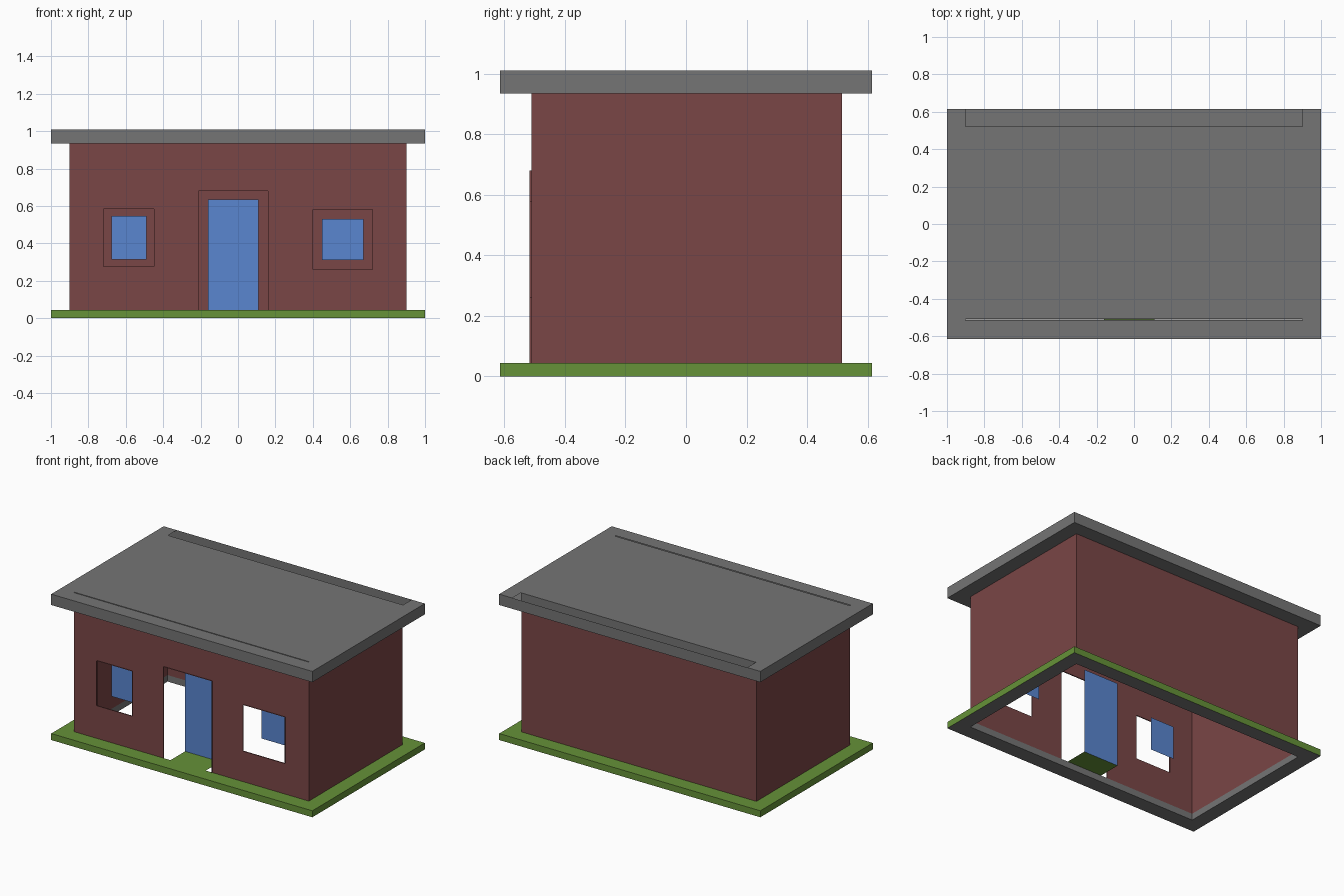
import bpy, bmesh, math

if "Cube" in bpy.data.objects:
    bpy.data.objects.remove(bpy.data.objects["Cube"])


def material(name, rgb):
    def lin(c):
        c /= 255
        return c / 12.92 if c <= 0.04045 else ((c + 0.055) / 1.055) ** 2.4
    m = bpy.data.materials.new(name)
    m.diffuse_color = (*[lin(c) for c in rgb], 1)
    m.use_nodes = True
    m.node_tree.nodes["Principled BSDF"].inputs["Base Color"].default_value = m.diffuse_color
    return m


GREEN = material("grass green", (102, 146, 56))
RED = material("brick red", (122, 70, 70))
GREY = material("roof grey", (117, 117, 117))
BLUE = material("glass blue", (90, 134, 208))


def finish(name, bm, mat):
    bmesh.ops.remove_doubles(bm, verts=bm.verts, dist=1e-5)
    bmesh.ops.dissolve_limit(bm, angle_limit=0.01, verts=bm.verts, edges=bm.edges)
    me = bpy.data.meshes.new(name)
    bm.to_mesh(me)
    bm.free()
    me.materials.append(mat)
    ob = bpy.data.objects.new(name, me)
    bpy.context.collection.objects.link(ob)
    return ob


def sheet(name, axis, pos, rect, mat, holes=(), flip=False):
    """Flat sheet (axis z: faces up, axis y: faces front) with rectangular holes.
    Rectangles are (u0, u1, v0, v1)."""
    bm = bmesh.new()
    us = sorted({u for r in (rect, *holes) for u in r[:2]})
    vs = sorted({v for r in (rect, *holes) for v in r[2:]})
    for a, b in zip(us, us[1:]):
        for c, d in zip(vs, vs[1:]):
            mu, mv = (a + b) / 2, (c + d) / 2
            if any(h[0] < mu < h[1] and h[2] < mv < h[3] for h in holes):
                continue
            pts = [(a, c), (b, c), (b, d), (a, d)]
            if flip:
                pts.reverse()
            bm.faces.new([bm.verts.new((u, v, pos) if axis == "z" else (u, pos, v))
                          for u, v in pts])
    return finish(name, bm, mat)


def band(name, rect, z0, z1, mat, flip=False, sides=(0, 1, 2, 3)):
    """Upright band round a rectangle; sides are front, right, back, left."""
    x0, x1, y0, y1 = rect
    c = [(x0, y0), (x1, y0), (x1, y1), (x0, y1)]
    bm = bmesh.new()
    for i in sides:
        p, q = c[i], c[(i + 1) % 4]
        pts = [(*p, z0), (*q, z0), (*q, z1), (*p, z1)]
        if flip:
            pts.reverse()
        bm.faces.new([bm.verts.new(v) for v in pts])
    return finish(name, bm, mat)


OUTER = (-1, 1, -0.615, 0.615)
HOUSE = (-0.9, 0.9, -0.51, 0.515)
G, EAVE, TOP = 0.045, 0.935, 1.01

# Lawn slab: a hollow ring, open under the house
sheet("lawn_top", "z", G, OUTER, GREEN, [HOUSE])
band("lawn_edge", OUTER, 0, G, GREEN)
sheet("lawn_underside", "z", 0, OUTER, GREY, [HOUSE], flip=True)
band("lawn_inner_edge", HOUSE, 0, G, GREY, flip=True)

# Openings in the front wall, with the recessed panel and its depth
parts = {
    "door": ((-0.21, 0.16, G, 0.68), (-0.16, 0.11, G, 0.635), 0.16),
    "left_window": ((-0.72, -0.45, 0.275, 0.585), (-0.675, -0.49, 0.315, 0.545), 0.09),
    "right_window": ((0.40, 0.72, 0.26, 0.58), (0.45, 0.67, 0.31, 0.53), 0.126),
}

# Walls
band("side_and_back_walls", HOUSE, G, EAVE, RED, sides=(1, 2, 3))
sheet("front_wall", "y", -0.51, (-0.9, 0.9, G, EAVE), RED,
      [p[0] for p in parts.values()])

# Panels and the thin raised rims of the openings
for name, (hole, panel, depth) in parts.items():
    sheet(name + "_panel", "y", -0.51 + depth, panel, BLUE)
    x0, x1, z0, z1 = hole
    loop = [(x0, z0), (x0, z1), (x1, z1), (x1, z0)]
    bm = bmesh.new()
    for i in range(3 if name == "door" else 4):
        (a, b), (c, d) = loop[i], loop[(i + 1) % 4]
        bm.faces.new([bm.verts.new(v) for v in
                      ((a, -0.517, b), (c, -0.517, d), (c, -0.51, d), (a, -0.51, b))])
    finish(name + "_rim", bm, RED)

# Doorstep patch between wall and door
sheet("door_floor", "z", G, (-0.16, 0.11, -0.51, -0.35), GREEN)

# Roof: hollow slab with an open gutter at the back and a thin slit at the front
sheet("roof_top", "z", TOP, OUTER, GREY,
      [(-0.9, 0.9, 0.52, 0.615), (-0.9, 0.9, -0.515, -0.508)])
band("roof_edge", OUTER, EAVE, TOP, GREY)
sheet("roof_eaves", "z", EAVE, OUTER, GREY, [HOUSE], flip=True)
band("roof_inner_edge", (-0.9, 0.9, -0.508, 0.52), EAVE, TOP, GREY)
